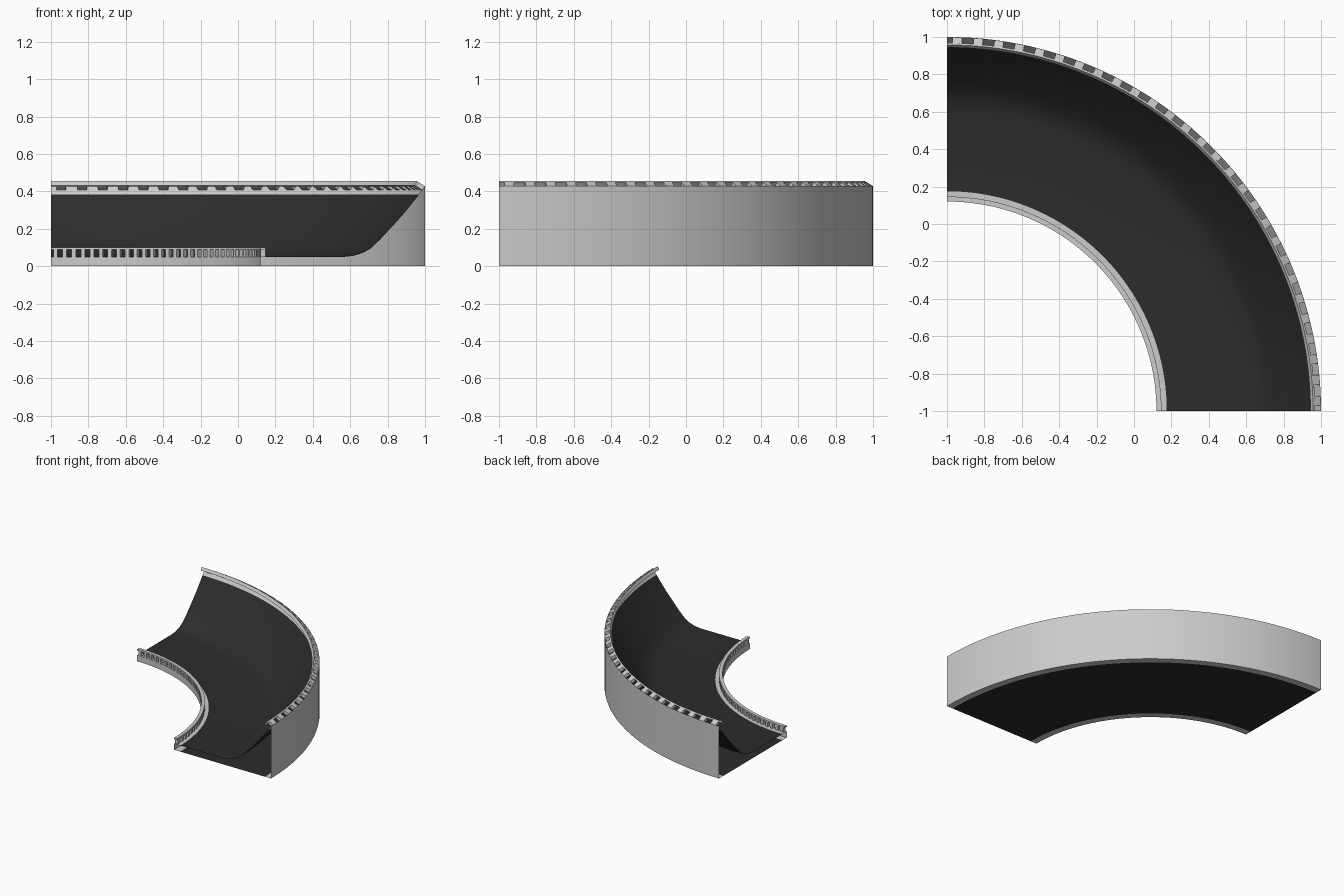
import bpy, bmesh, math

if "Cube" in bpy.data.objects:
    bpy.data.objects.remove(bpy.data.objects["Cube"])

CX, CY = -1.0, -1.0          # centre of the bend
QUARTER = math.pi / 2
INNER, OUTER = 1.12, 2.0


def material(name, col):
    m = bpy.data.materials.new(name)
    m.diffuse_color = (*col, 1)
    m.use_nodes = True
    m.node_tree.nodes["Principled BSDF"].inputs["Base Color"].default_value = m.diffuse_color
    return m


def sweep(bm, profile, a0=0.0, a1=QUARTER, steps=64, closed=False):
    """Revolve a (radius, height) profile about the bend centre."""
    rings = []
    for i in range(steps + 1):
        a = a0 + (a1 - a0) * i / steps
        rings.append([bm.verts.new((CX + r * math.cos(a), CY + r * math.sin(a), z))
                      for r, z in profile])
    n = len(profile)
    for p, q in zip(rings, rings[1:]):
        for j in range(n if closed else n - 1):
            k = (j + 1) % n
            bm.faces.new((p[j], q[j], q[k], p[k]))
    if closed:
        bm.faces.new(rings[0])
        bm.faces.new(rings[-1][::-1])


def finish(name, bm, mat=None, closed=False):
    if closed:
        bmesh.ops.recalc_face_normals(bm, faces=bm.faces)
    me = bpy.data.meshes.new(name)
    bm.to_mesh(me)
    bm.free()
    ob = bpy.data.objects.new(name, me)
    bpy.context.collection.objects.link(ob)
    if mat:
        me.materials.append(mat)
    bpy.ops.object.select_all(action='DESELECT')
    ob.select_set(True)
    bpy.context.view_layer.objects.active = ob
    bpy.ops.object.shade_smooth_by_angle(angle=math.radians(30))
    return ob


def sheet(name, profile, mat=None):
    bm = bmesh.new()
    sweep(bm, profile)
    return finish(name, bm, mat)


def guard_rail(name, foot_a, foot_b, up, posts, fill):
    """Top rail and evenly spaced posts standing on a strip of the edge."""
    def at(p, h):
        return (p[0] + up[0] * h, p[1] + up[1] * h)

    def section(h0, h1):
        return [at(foot_a, h0), at(foot_b, h0), at(foot_b, h1), at(foot_a, h1)]

    bm = bmesh.new()
    sweep(bm, section(0.038, 0.05), closed=True)
    pitch = QUARTER / posts
    for i in range(posts):
        mid = (i + 0.5) * pitch
        sweep(bm, section(0, 0.038), mid - pitch * fill / 2, mid + pitch * fill / 2, 1, True)
    finish(name, bm, closed=True)


black = material("asphalt", (0.025, 0.025, 0.025))

# Banked road surface and flat underside plate
road = [(1.175, 0.05), (1.57, 0.05), (1.62, 0.056), (1.67, 0.072), (1.71, 0.095),
        (1.76, 0.143), (1.83, 0.218), (1.89, 0.285), (1.93, 0.335), (1.968, 0.383)]
sheet("road_surface", road, black)
sheet("underside_plate", [(1.945, 0), (1.175, 0)], black)

# Open-ended grey borders: bottom flange, side wall and edge strip
sheet("inner_border", [(1.175, 0), (INNER, 0), (INNER, 0.05), (1.175, 0.05)])
sheet("outer_border", [(1.968, 0.383), (OUTER, 0.43), (OUTER, 0), (1.945, 0)])

# Inner rail stands upright, outer rail leans with the banking
guard_rail("inner_rail", (INNER, 0.05), (1.147, 0.05), (0, 1), 36, 0.45)
guard_rail("outer_rail", (OUTER, 0.428), (1.986, 0.406), (-0.85, 0.53), 28, 0.45)
